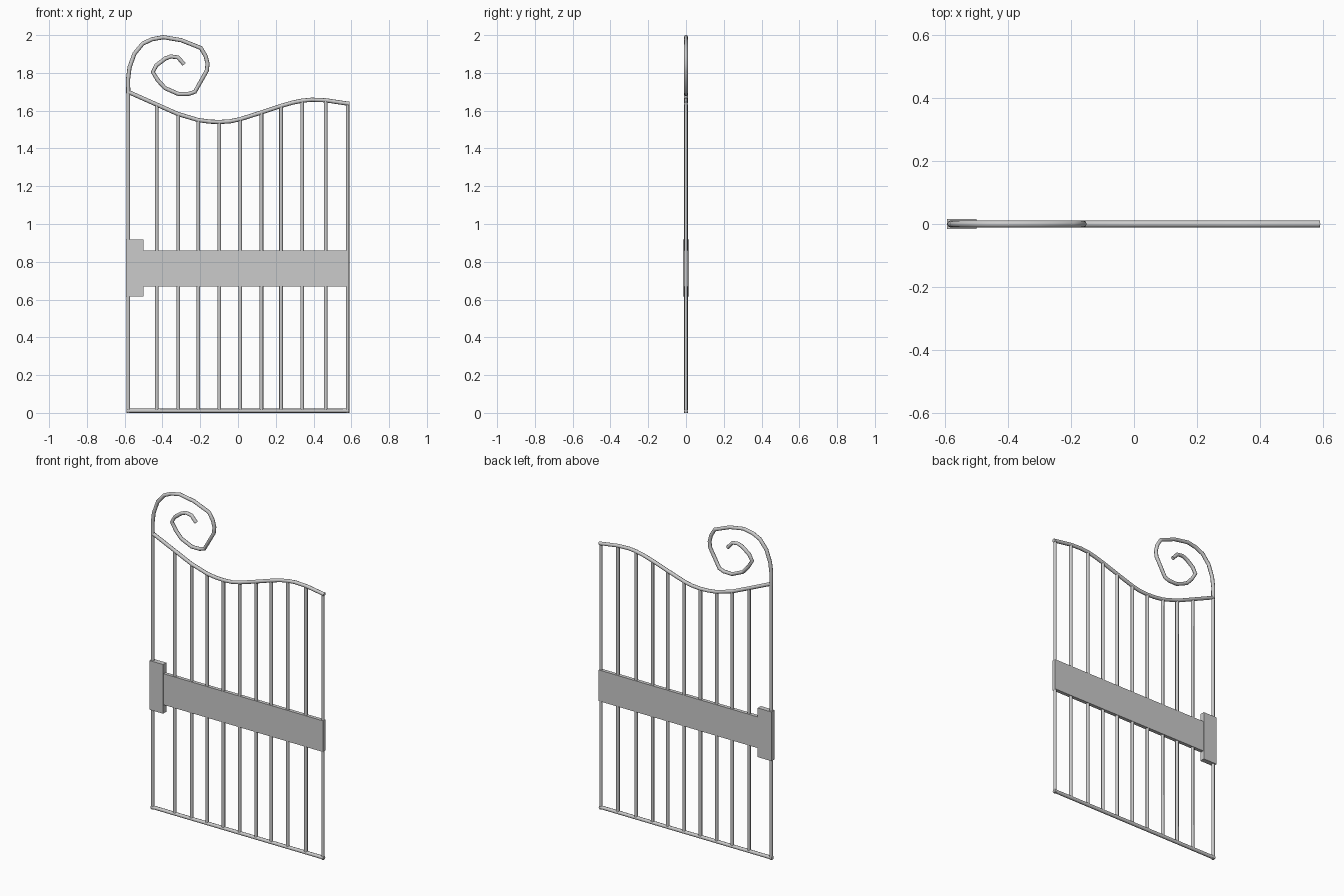
import bpy
import math

if "Cube" in bpy.data.objects:
    bpy.data.objects.remove(bpy.data.objects["Cube"])


def finish(ob, angle):
    bpy.ops.object.select_all(action='DESELECT')
    ob.select_set(True)
    bpy.context.view_layer.objects.active = ob
    if ob.type == 'CURVE':
        bpy.ops.object.convert(target='MESH')
    bpy.ops.object.shade_smooth_by_angle(angle=math.radians(angle))


def tube(name, points, radius):
    """Round bar following x-z points in the gate plane."""
    cu = bpy.data.curves.new(name, 'CURVE')
    cu.dimensions = '3D'
    cu.bevel_depth = radius
    cu.bevel_resolution = 2
    cu.use_fill_caps = True
    sp = cu.splines.new('POLY')
    sp.points.add(len(points) - 1)
    for p, (x, z) in zip(sp.points, points):
        p.co = (x, 0, z, 1)
    ob = bpy.data.objects.new(name, cu)
    bpy.context.collection.objects.link(ob)
    finish(ob, 50)


def box(name, x0, x1, z0, z1, depth):
    bpy.ops.mesh.primitive_cube_add(size=1, location=((x0 + x1) / 2, 0, (z0 + z1) / 2))
    ob = bpy.context.object
    ob.name = name
    ob.scale = (x1 - x0, depth, z1 - z0)
    bpy.ops.object.transform_apply(location=False, rotation=False, scale=True)


# wavy top rail
rail = [(-0.583, 1.70), (-0.43, 1.632), (-0.32, 1.583), (-0.21, 1.55), (-0.15, 1.542),
        (-0.097, 1.54), (-0.04, 1.544), (0.012, 1.555), (0.125, 1.591), (0.228, 1.625),
        (0.29, 1.643), (0.34, 1.653), (0.39, 1.658), (0.464, 1.655), (0.59, 1.636)]
tube("top_rail", rail, 0.011)


def rail_height(x):
    for (xa, za), (xb, zb) in zip(rail, rail[1:]):
        if xa <= x <= xb:
            return za + (zb - za) * (x - xa) / (xb - xa)
    return rail[0][1]


# hinge post running up into the spiral scroll
tube("left_post", [(-0.581, 0), (-0.581, 1.71)], 0.010)
tube("scroll", [(-0.581, 1.69), (-0.582, 1.767), (-0.574, 1.83), (-0.548, 1.902),
                (-0.504, 1.955), (-0.455, 1.978), (-0.395, 1.989), (-0.30, 1.973),
                (-0.197, 1.932), (-0.172, 1.89), (-0.161, 1.85), (-0.165, 1.812),
                (-0.228, 1.70), (-0.26, 1.689), (-0.315, 1.688), (-0.387, 1.72),
                (-0.425, 1.762), (-0.451, 1.805), (-0.432, 1.84), (-0.385, 1.876),
                (-0.355, 1.887), (-0.318, 1.882), (-0.285, 1.845)], 0.011)

# right post and vertical bars
tube("right_post", [(0.58, 0), (0.58, rail_height(0.58))], 0.009)
for i, x in enumerate([-0.43, -0.316, -0.21, -0.099, 0.012, 0.124, 0.228, 0.34, 0.464]):
    tube(f"bar_{i + 1}", [(x, 0.011), (x, rail_height(x))], 0.010)

# bottom rail
tube("bottom_rail", [(-0.59, 0.011), (0.588, 0.011)], 0.011)

# middle band and lock block
box("middle_band", -0.58, 0.588, 0.668, 0.86, 0.022)
box("lock_block", -0.594, -0.5, 0.615, 0.918, 0.031)
